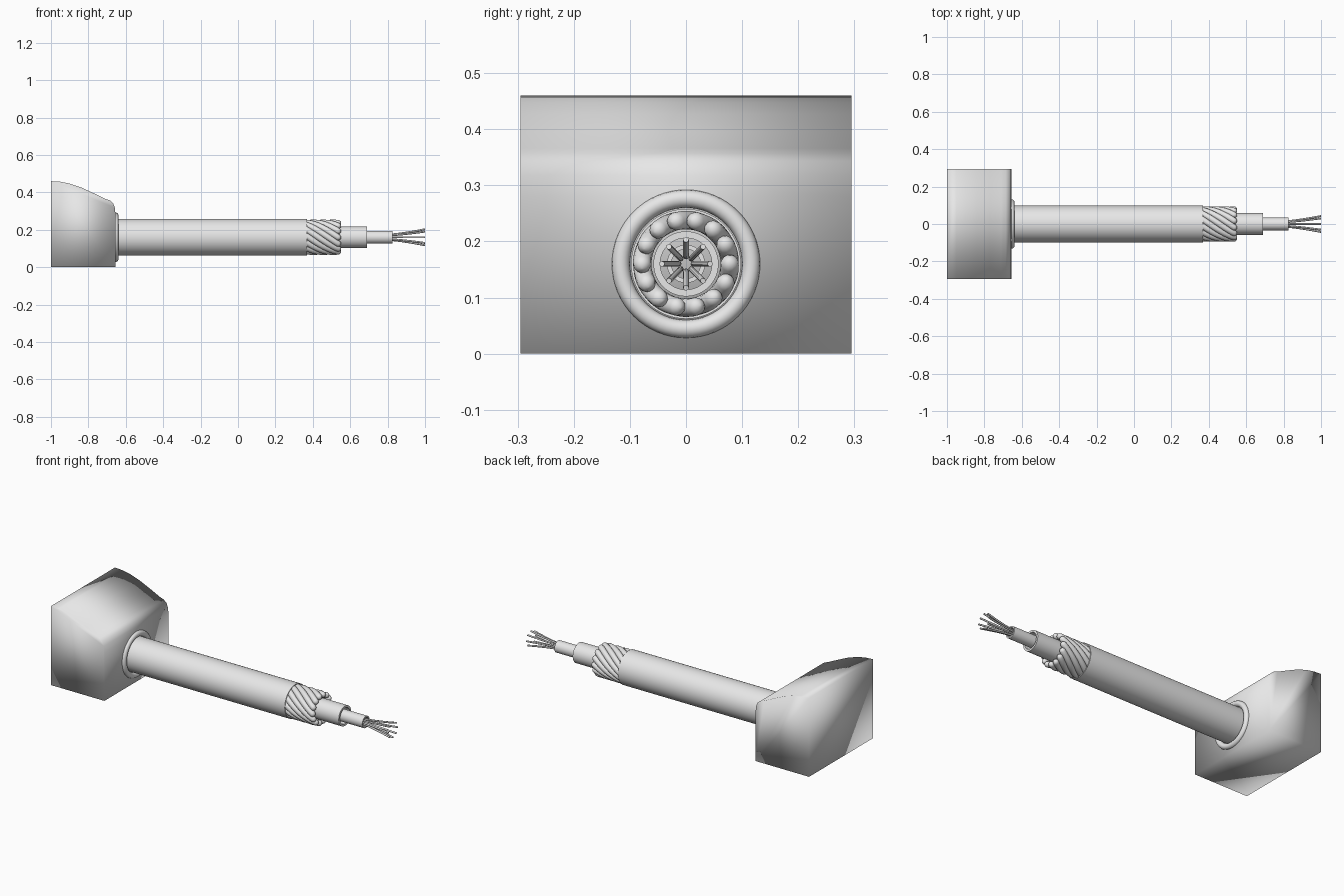
import bpy, bmesh, math
from mathutils import Vector

if "Cube" in bpy.data.objects:
    bpy.data.objects.remove(bpy.data.objects["Cube"])

AXIS_Z = 0.16

grey = bpy.data.materials.new("light_grey")
grey.use_nodes = True
colour = (0.8, 0.8, 0.8, 1)
grey.diffuse_color = colour
grey.node_tree.nodes["Principled BSDF"].inputs["Base Color"].default_value = colour


def finish(bm, name, angle=None):
    """Turn a bmesh into a smooth shaded object."""
    bmesh.ops.recalc_face_normals(bm, faces=bm.faces)
    mesh = bpy.data.meshes.new(name)
    bm.to_mesh(mesh)
    bm.free()
    mesh.materials.append(grey)
    obj = bpy.data.objects.new(name, mesh)
    bpy.context.collection.objects.link(obj)
    bpy.ops.object.select_all(action="DESELECT")
    obj.select_set(True)
    bpy.context.view_layer.objects.active = obj
    if angle is None:
        bpy.ops.object.shade_smooth()
    else:
        bpy.ops.object.shade_smooth_by_angle(angle=math.radians(angle))
    return obj


def on_axis(x, radius, angle):
    return Vector((x, radius * math.cos(angle), AXIS_Z + radius * math.sin(angle)))


def lathe(name, profile, steps=64):
    """Revolve a closed (x, radius) profile around the cable axis."""
    bm = bmesh.new()
    rings = [[bm.verts.new(on_axis(x, r, math.tau * i / steps)) for x, r in profile]
             for i in range(steps)]
    n = len(profile)
    for i in range(steps):
        a, b = rings[i], rings[(i + 1) % steps]
        for j in range(n):
            k = (j + 1) % n
            bm.faces.new((a[j], a[k], b[k], b[j]))
    return finish(bm, name, 40)


def tube(name, x0, x1, outer, inner):
    return lathe(name, [(x0, outer), (x1, outer), (x1, inner), (x0, inner)])


def strand(name, path, radius, dome, sides=12):
    """Sweep a round section along a path, with a domed or flat tip."""
    bm = bmesh.new()
    points = [(p, radius) for p in path]
    tip = (path[-1] - path[-2]).normalized()
    if dome:
        for a in (30, 60, 85):
            t = math.radians(a)
            points.append((path[-1] + tip * radius * math.sin(t), radius * math.cos(t)))
    rings = []
    for i, (p, r) in enumerate(points):
        ahead, behind = points[min(i + 1, len(points) - 1)][0], points[max(i - 1, 0)][0]
        along = (ahead - behind).normalized()
        u = along.cross(Vector((0.1, 0.6, 0.8))).normalized()
        v = along.cross(u)
        rings.append([bm.verts.new(p + r * (u * math.cos(math.tau * k / sides)
                                            + v * math.sin(math.tau * k / sides)))
                      for k in range(sides)])
    for a, b in zip(rings, rings[1:]):
        for k in range(sides):
            m = (k + 1) % sides
            bm.faces.new((a[k], a[m], b[m], b[k]))
    bm.faces.new(rings[0])
    bm.faces.new(rings[-1])
    return finish(bm, name, 50)


# Wall block: side profile pushed across the width, softly shaded
profile = [(-1, 0), (-1, 0.46), (-0.95, 0.457), (-0.9, 0.447), (-0.84, 0.427),
           (-0.77, 0.395), (-0.71, 0.366), (-0.685, 0.357), (-0.668, 0.343),
           (-0.658, 0.318), (-0.655, 0.28), (-0.655, 0)]
bm = bmesh.new()
side = bm.faces.new([bm.verts.new((x, -0.295, z)) for x, z in profile])
pushed = bmesh.ops.extrude_face_region(bm, geom=[side], use_keep_orig=True)
bmesh.ops.translate(bm, vec=(0, 0.59, 0),
                    verts=[g for g in pushed["geom"] if isinstance(g, bmesh.types.BMVert)])
finish(bm, "wall_block")

# Grommet ring where the cable enters the block
lathe("grommet_ring", [(-0.655 + 0.016 * math.cos(math.tau * i / 16),
                        0.116 + 0.016 * math.sin(math.tau * i / 16)) for i in range(16)])

# Stepped cable layers
tube("outer_sheath", -0.67, 0.37, 0.098, 0.094)
tube("inner_sheath", 0.2, 0.69, 0.058, 0.046)
tube("core_insulation", 0.4, 0.825, 0.034, 0.026)

# Twisted armour strands
STRANDS, TWIST, START, END = 14, 8.5, 0.2, 0.535
for n in range(STRANDS):
    path = []
    for i in range(25):
        x = START + (END - START) * i / 24
        path.append(on_axis(x, 0.078, math.tau * n / STRANDS + TWIST * (x - END)))
    strand(f"armour_strand_{n + 1}", path, 0.0165, True)

# Splayed conductor wires
for n in range(8):
    path = []
    for i in range(13):
        t = i / 12
        path.append(on_axis(0.7 + 0.3 * t, 0.013 + 0.03 * max(0, (t - 0.3) / 0.7) ** 1.4,
                            math.tau * n / 8))
    strand(f"conductor_wire_{n + 1}", path, 0.005, False, 8)
